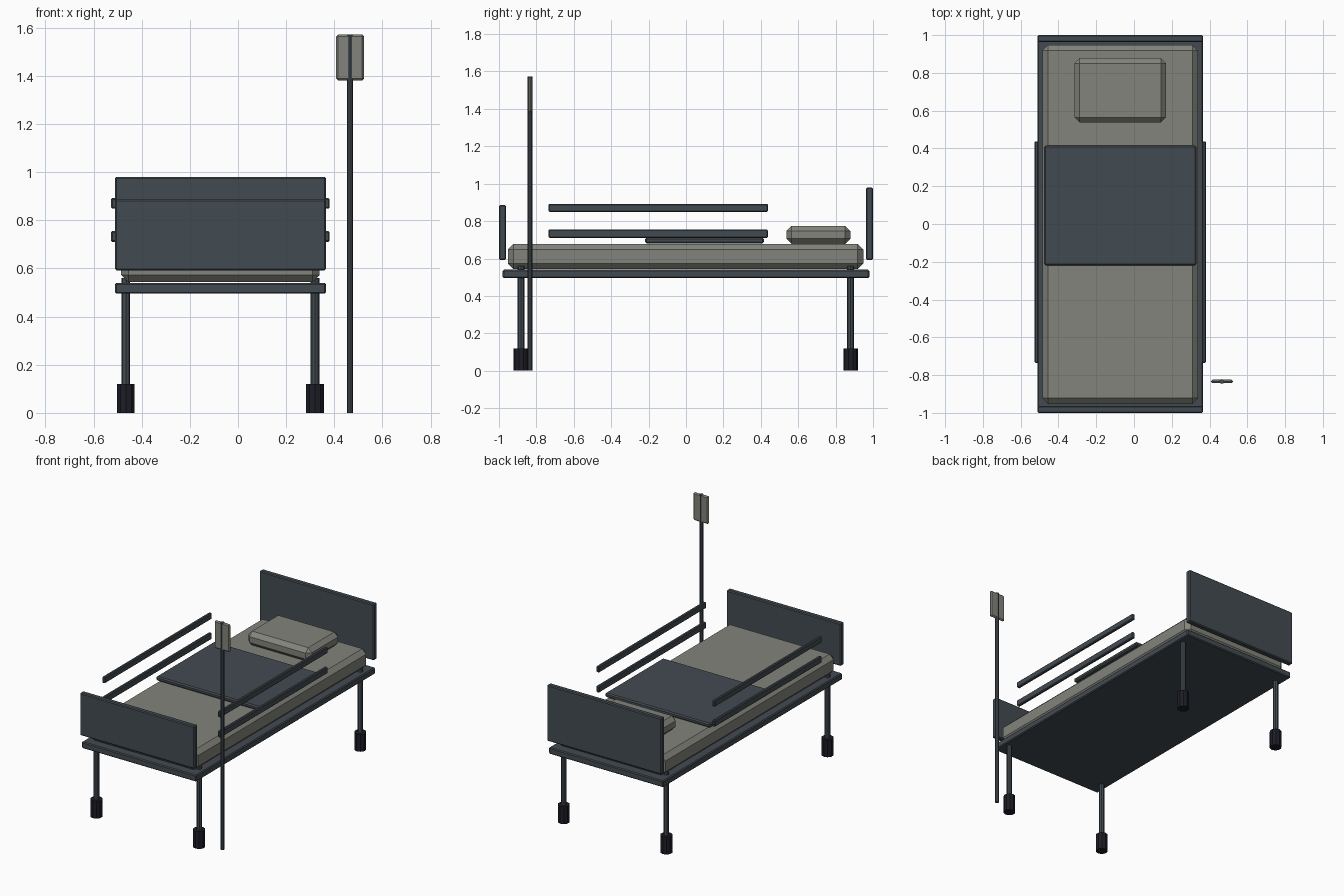
import bpy, math

if "Cube" in bpy.data.objects:
    bpy.data.objects.remove(bpy.data.objects["Cube"])

def mat(name, c):
    m = bpy.data.materials.new(name)
    m.diffuse_color = (*c, 1)
    m.use_nodes = True
    m.node_tree.nodes["Principled BSDF"].inputs["Base Color"].default_value = m.diffuse_color
    return m

slate = mat("slate", (0.055, 0.07, 0.082))
linen = mat("linen", (0.23, 0.23, 0.205))
rubber = mat("dark rubber", (0.012, 0.012, 0.02))
steel = mat("steel", (0.055, 0.07, 0.082))

def box(name, lo, hi, m, bevel):
    bpy.ops.mesh.primitive_cube_add(size=1, location=[(a + b) / 2 for a, b in zip(lo, hi)])
    o = bpy.context.object
    o.name = name
    o.scale = [b - a for a, b in zip(lo, hi)]
    bpy.ops.object.transform_apply(location=False, rotation=False, scale=True)
    b = o.modifiers.new("bevel", 'BEVEL')
    b.width, b.segments = bevel, 1
    o.data.materials.append(m)

def rod(name, x, y, z0, z1, r, m, sides):
    bpy.ops.mesh.primitive_cylinder_add(vertices=sides, radius=r, depth=z1 - z0,
                                        location=(x, y, (z0 + z1) / 2))
    o = bpy.context.object
    o.name = name
    o.data.materials.append(m)

CX = -0.073  # bed centre line

# frame and end boards
box("bed_frame", (-0.511, -0.98, 0.495), (0.365, 0.98, 0.54), slate, 0.006)
box("headboard", (-0.511, 0.963, 0.592), (0.365, 1.0, 0.98), slate, 0.006)
box("footboard", (-0.511, -1.0, 0.592), (0.365, -0.963, 0.886), slate, 0.006)

# bedding
box("mattress", (-0.485, -0.952, 0.543), (0.339, 0.948, 0.678), linen, 0.03)
box("pillow", (-0.316, 0.537, 0.678), (0.17, 0.879, 0.775), linen, 0.028)
box("blanket", (-0.476, -0.219, 0.681), (0.33, 0.416, 0.711), slate, 0.008)

# side rails, legs and casters
for s, side in ((-1, "left"), (1, "right")):
    xr = CX + s * 0.443
    for z0, z1, level in ((0.71, 0.755, "lower"), (0.849, 0.892, "upper")):
        box(f"{side}_{level}_rail", (xr - 0.011, -0.735, z0), (xr + 0.011, 0.438, z1), slate, 0.005)
    for y, end in ((-0.882, "foot"), (0.88, "head")):
        x = CX + s * 0.393
        rod(f"{side}_{end}_leg", x, y, 0.1, 0.56, 0.018, steel, 8)
        rod(f"{side}_{end}_caster", x, y, 0, 0.12, 0.039, rubber, 10)

# drip stand
rod("drip_pole", 0.465, -0.834, 0, 1.572, 0.0125, steel, 8)
box("drip_bag", (0.408, -0.843, 1.38), (0.524, -0.824, 1.572), linen, 0.008)
